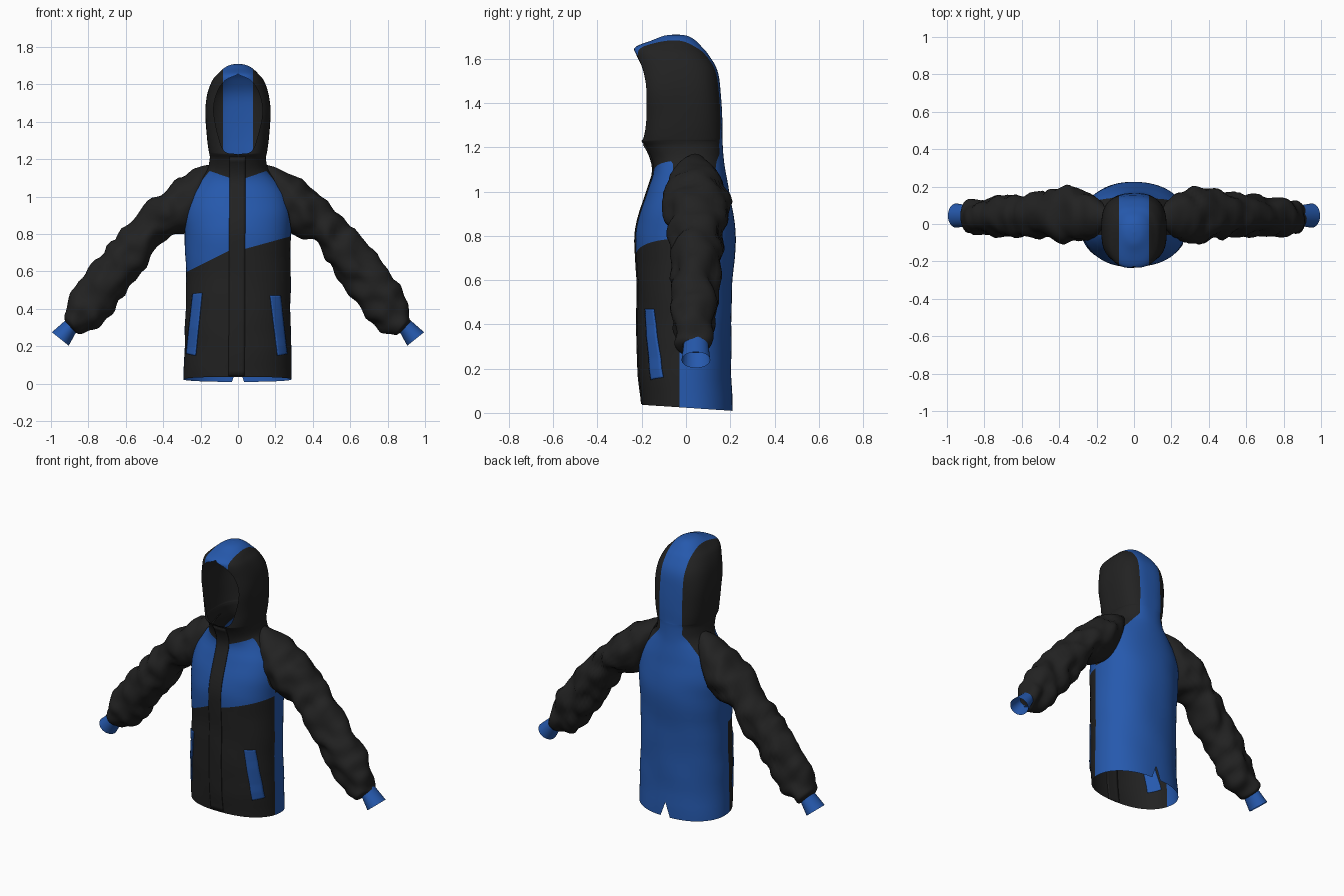
import bpy, bmesh, math
from mathutils import Vector, noise
from mathutils.bvhtree import BVHTree

cube = bpy.data.objects.get("Cube")
if cube:
    bpy.data.objects.remove(cube)


def material(name, rgb):
    m = bpy.data.materials.new(name)
    m.use_nodes = True
    m.diffuse_color = (*rgb, 1)
    bsdf = m.node_tree.nodes["Principled BSDF"]
    bsdf.inputs["Base Color"].default_value = (*rgb, 1)
    bsdf.inputs["Roughness"].default_value = 0.8
    return m


BLACK = material("black fabric", (0.016, 0.016, 0.016))
BLUE = material("blue fabric", (0.019, 0.1, 0.42))


def finish(name, bm, mats):
    me = bpy.data.meshes.new(name)
    bm.to_mesh(me)
    bm.free()
    for m in mats:
        me.materials.append(m)
    ob = bpy.data.objects.new(name, me)
    bpy.context.collection.objects.link(ob)
    bpy.ops.object.select_all(action='DESELECT')
    ob.select_set(True)
    bpy.context.view_layer.objects.active = ob
    bpy.ops.object.shade_smooth_by_angle(angle=math.radians(50))
    return ob


def resample(rows, steps):
    # Catmull-Rom interpolation between rows of numbers
    out = []
    for i in range(len(rows) - 1):
        a, b, c, d = (rows[max(0, min(len(rows) - 1, i + k))] for k in (-1, 0, 1, 2))
        for s in range(steps):
            t = s / steps
            out.append([q + t / 2 * (r - p + t * (2 * p - 5 * q + 4 * r - e + t * (3 * (q - r) + e - p)))
                        for p, q, r, e in zip(a, b, c, d)])
    return out + [list(rows[-1])]


def grid_mesh(rings):
    bm = bmesh.new()
    vs = [[bm.verts.new(p) for p in ring] for ring in rings]
    for lo, hi in zip(vs, vs[1:]):
        for i in range(len(lo) - 1):
            bm.faces.new((lo[i], lo[i + 1], hi[i + 1], hi[i]))
    bmesh.ops.remove_doubles(bm, verts=bm.verts, dist=0.0004)
    return bm


# Body and hood: height, half width, front y, back y, opening half width, squareness
levels = [
    (0.03, 0.29, -0.20, 0.21, 0, 2.2),
    (0.20, 0.285, -0.215, 0.205, 0, 2.2),
    (0.40, 0.28, -0.22, 0.205, 0, 2.2),
    (0.60, 0.28, -0.22, 0.21, 0, 2.2),
    (0.78, 0.285, -0.228, 0.225, 0, 2.2),
    (0.90, 0.285, -0.21, 0.215, 0, 2.2),
    (1.00, 0.265, -0.175, 0.195, 0, 2.2),
    (1.08, 0.215, -0.148, 0.18, 0, 2.2),
    (1.14, 0.165, -0.155, 0.172, 0, 2.3),
    (1.20, 0.15, -0.18, 0.168, 0, 2.5),
    (1.226, 0.152, -0.20, 0.167, 0, 2.6),
    (1.24, 0.155, -0.20, 0.166, 0.07, 2.7),
    (1.32, 0.166, -0.20, 0.163, 0.105, 2.8),
    (1.45, 0.176, -0.21, 0.157, 0.13, 2.8),
    (1.55, 0.162, -0.225, 0.14, 0.115, 2.8),
    (1.62, 0.138, -0.235, 0.1, 0.07, 2.7),
    (1.655, 0.11, -0.226, 0.07, 0, 2.5),
    (1.685, 0.078, -0.15, 0.04, 0, 2.2),
    (1.704, 0.042, -0.10, 0.005, 0, 2),
    (1.71, 0.001, -0.046, -0.044, 0, 2),
]
COLS = 72
rings = []
for k, (z, w, yf, yb, ow, n) in enumerate(resample(levels, 4)):
    start = math.asin(min(1, max(0, ow) / max(w, 0.001)) ** (n / 2))
    ring = []
    for i in range(COLS + 1):
        t = start + (math.tau - 2 * start) * i / COLS
        s, c = math.sin(t), math.cos(t)
        x = math.copysign(abs(s) ** (2 / n), s) * w
        y = (yf + yb) / 2 - math.copysign(abs(c) ** (2 / n), c) * (yb - yf) / 2
        fold = 1 + 0.02 * noise.noise(Vector((x * 5, y * 5, z * 8)))
        if abs(x) < 1e-6:
            x = 0
        zz = z - 0.02 * (y + 0.1) / 0.3 if k == 0 else z
        ring.append((x * fold, y * fold, zz))
    rings.append(ring)
bm = grid_mesh(rings)


def cut(point, normal, region):
    faces = [f for f in bm.faces if region(f.calc_center_median())]
    geom = set(faces)
    for f in faces:
        geom.update(f.edges)
        geom.update(f.verts)
    bmesh.ops.bisect_plane(bm, geom=list(geom), dist=1e-5, plane_co=point, plane_no=normal)


def cut_line(p, q, region):
    # cut along a line drawn in the x-z plane
    cut((p[0], 0, p[1]), (q[1] - p[1], 0, p[0] - q[0]), region)


def above(c, p, q):
    # height of a point over the line p-q
    return c[1] - (p[1] + (q[1] - p[1]) * (c[0] - p[0]) / (q[0] - p[0]))


SIDE_Y = -0.03
raglan = {True: [(0.15, 1.14), (0.245, 1.02), (0.288, 0.8)],
          False: [(0.085, 1.165), (0.21, 1.02), (0.288, 0.79)]}
chest = {1: [(0, 0.71), (0.29, 0.79)], -1: [(0, 0.735), (-0.28, 0.595)]}
collar = [(0, 1.085), (0.16, 1.14)]
NOTCH = [(0, 0.1), (0.036, 0)]

cut((0, SIDE_Y, 0), (0, 1, 0), lambda c: c.z < 1.2)
for sx in (1, -1):
    def flip(p):
        return (p[0] * sx, p[1])
    cut((0.08 * sx, 0, 0), (1, 0, 0), lambda c: c.z > 1.1)
    cut_line(*chest[sx], lambda c: c.y < SIDE_Y and c.x * sx > 0 and c.z < 0.9)
    cut_line(flip(collar[0]), flip(collar[1]), lambda c: c.y < SIDE_Y and c.x * sx > 0 and c.z > 1)
    for front, pts in raglan.items():
        for p, q in zip(pts, pts[1:]):
            cut_line(flip(p), flip(q), lambda c: (c.y < SIDE_Y) == front and c.x * sx > 0
                     and q[1] - 0.06 < c.z < p[1] + 0.06)
    cut_line(flip(NOTCH[0]), flip(NOTCH[1]), lambda c: c.y > 0 and c.x * sx > -0.01 and c.z < 0.16)

# vent at the centre of the back hem
vent = [f for f in bm.faces if f.calc_center_median().y > 0
        and above((abs(f.calc_center_median().x), f.calc_center_median().z), *NOTCH) < 0]
bmesh.ops.delete(bm, geom=vent, context='FACES')


def is_blue(c):
    p = (abs(c.x), c.z)
    front = c.y < SIDE_Y
    if c.z > 1.14 and p[0] < 0.08:
        return c.y > 0 or c.z > 1.5
    if c.z > 1.165:
        return False
    a, b, d = raglan[front]
    if above(p, a, b) > 0 or above(p, b, d) > 0:
        return False
    if not front:
        return True
    line = chest[1 if c.x > 0 else -1]
    return above((c.x, c.z), *line) > 0 and above(p, *collar) < 0


for f in bm.faces:
    f.material_index = int(is_blue(f.calc_center_median()))
surface = BVHTree.FromBMesh(bm)
finish("body_and_hood", bm, [BLACK, BLUE])


# Thin strips laid on the front
def front_strip(name, corners, mat, cols=6, rows=40):
    bl, br, tl, tr = (Vector(c) for c in corners)
    grid = []
    for j in range(rows + 1):
        row = []
        for i in range(cols + 1):
            p = bl.lerp(br, i / cols).lerp(tl.lerp(tr, i / cols), j / rows)
            hit, nor, _, _ = surface.ray_cast(Vector((p.x, -1, p.y)), Vector((0, 1, 0)))
            if nor.y > 0:
                nor = -nor
            row.append(hit + nor * 0.005)
        grid.append(row)
    ob = finish(name, grid_mesh(grid), [mat])
    mod = ob.modifiers.new("thickness", 'SOLIDIFY')
    mod.thickness = 0.006


front_strip("placket", [(-0.05, 0.04), (0.035, 0.04), (-0.045, 1.215), (0.04, 1.215)], BLACK)
front_strip("right_pocket", [(-0.275, 0.16), (-0.225, 0.15), (-0.24, 0.48), (-0.19, 0.485)], BLUE)
front_strip("left_pocket", [(0.21, 0.15), (0.26, 0.16), (0.17, 0.47), (0.225, 0.47)], BLUE)

# Sleeves: upper x, z, lower x, z, centre y, half depth
sleeve = [
    (0.15, 1.17, 0.24, 0.85, 0.04, 0.09),
    (0.20, 1.16, 0.27, 0.81, 0.04, 0.125),
    (0.28, 1.125, 0.31, 0.79, 0.045, 0.14),
    (0.38, 1.05, 0.37, 0.775, 0.045, 0.145),
    (0.46, 0.98, 0.43, 0.74, 0.05, 0.13),
    (0.56, 0.88, 0.49, 0.63, 0.05, 0.12),
    (0.66, 0.78, 0.56, 0.53, 0.045, 0.11),
    (0.76, 0.66, 0.63, 0.43, 0.04, 0.105),
    (0.85, 0.545, 0.70, 0.34, 0.035, 0.1),
    (0.895, 0.45, 0.77, 0.285, 0.035, 0.09),
    (0.92, 0.37, 0.84, 0.265, 0.04, 0.075),
    (0.925, 0.335, 0.87, 0.275, 0.043, 0.058),
]
cuff = [(0.915, 0.345, 0.86, 0.285, 0.045, 0.055), (0.995, 0.275, 0.905, 0.203, 0.045, 0.065)]


def tube(name, rows, steps, side, wrinkle, mat):
    rings = []
    data = resample(rows, steps)
    for k, (ux, uz, lx, lz, yc, hd) in enumerate(data):
        up, low = Vector((ux, yc, uz)), Vector((lx, yc, lz))
        mid, arm = (up + low) / 2, (up - low) / 2
        fade = min(1, k / 12, (len(data) - 1 - k) / 4)
        ring = []
        for i in range(33):
            t = math.tau * (i % 32) / 32
            out = arm * math.cos(t) + Vector((0, hd * math.sin(t), 0))
            p = mid + out
            bump = noise.noise(Vector((p.x * 13 + side * 7, p.y * 7, p.z * 13)))
            p += out.normalized() * wrinkle * fade * bump
            ring.append((p.x * side, p.y, p.z))
        rings.append(ring)
    bm = grid_mesh(rings)
    bmesh.ops.recalc_face_normals(bm, faces=bm.faces)
    finish(name, bm, [mat])


for side, label in ((1, "left"), (-1, "right")):
    tube(label + "_sleeve", sleeve, 5, side, 0.03, BLACK)
    tube(label + "_cuff", cuff, 4, side, 0, BLUE)
